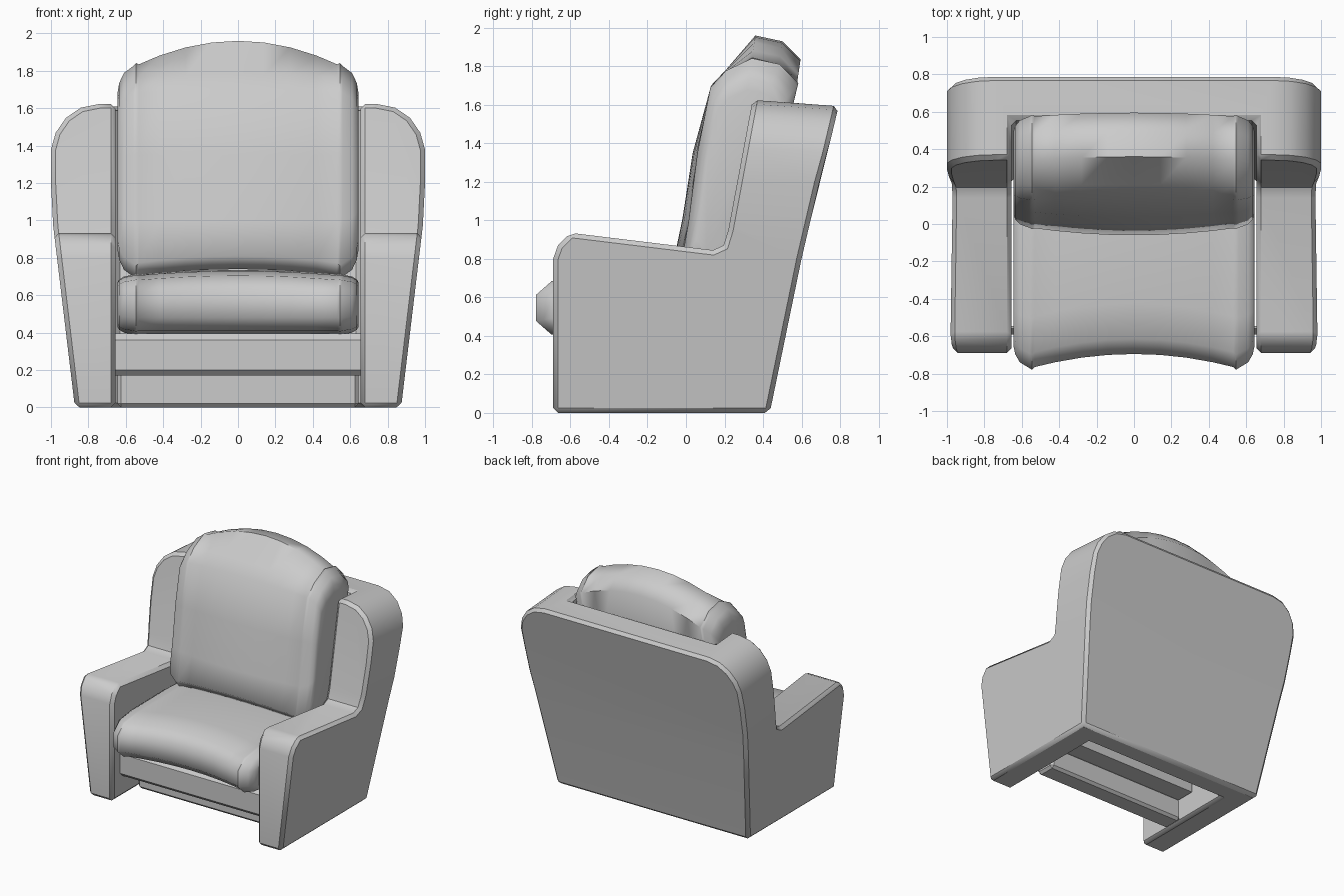
import bpy
import bmesh

cube = bpy.data.objects.get("Cube")
if cube:
    bpy.data.objects.remove(cube, do_unlink=True)

# One fabric colour for everything
GREY = (0.6, 0.6, 0.6, 1.0)
fabric = bpy.data.materials.new("grey_fabric")
fabric.use_nodes = True
fabric.diffuse_color = GREY
fabric.node_tree.nodes["Principled BSDF"].inputs["Base Color"].default_value = GREY


def loft(name, rings):
    """Skin a row of matching closed rings and cap both ends."""
    bm = bmesh.new()
    rows = [[bm.verts.new(p) for p in ring] for ring in rings]
    n = len(rows[0])
    for a, b in zip(rows, rows[1:]):
        for i in range(n):
            j = (i + 1) % n
            bm.faces.new((a[i], a[j], b[j], b[i]))
    bm.faces.new(rows[0])
    bm.faces.new(rows[-1])
    bmesh.ops.recalc_face_normals(bm, faces=bm.faces)
    mesh = bpy.data.meshes.new(name)
    bm.to_mesh(mesh)
    bm.free()
    mesh.materials.append(fabric)
    obj = bpy.data.objects.new(name, mesh)
    bpy.context.collection.objects.link(obj)
    return obj


def prism_x(name, profile, half):
    return loft(name, [[(x, y, z) for y, z in profile] for x in (-half, half)])


def select(obj):
    bpy.ops.object.select_all(action='DESELECT')
    obj.select_set(True)
    bpy.context.view_layer.objects.active = obj


def smooth(obj, angle):
    select(obj)
    bpy.ops.object.shade_smooth_by_angle(angle=angle)


def boolean(obj, cutter, operation):
    mod = obj.modifiers.new("cut", 'BOOLEAN')
    mod.operation, mod.solver, mod.object = operation, 'EXACT', cutter
    select(obj)
    bpy.ops.object.modifier_apply(modifier=mod.name)
    bpy.data.objects.remove(cutter, do_unlink=True)


def bevel(obj, width):
    mod = obj.modifiers.new("bevel", 'BEVEL')
    mod.width, mod.segments = width, 1
    mod.limit_method, mod.angle_limit = 'ANGLE', 0.87
    mod.use_clamp_overlap = False
    select(obj)
    bpy.ops.object.modifier_apply(modifier=mod.name)


# Frame: side profile, trimmed to the front outline, hollowed for the seat
side = [(-0.69, 0), (-0.69, 0.80), (-0.665, 0.87), (-0.60, 0.935), (0.14, 0.845),
        (0.195, 0.87), (0.22, 0.95), (0.36, 1.7), (0.81, 1.7), (0.60, 0.8), (0.435, 0)]
frame = prism_x("frame", side, 1.2)
half = [(0.86, -0.1), (0.988, 0.97), (1.0, 1.2), (1.0, 1.38), (0.975, 1.47),
        (0.92, 1.55), (0.84, 1.605), (0.74, 1.625)]
outline = half + [(-x, z) for x, z in reversed(half)]
trim = loft("trim", [[(x, y, z) for x, z in outline] for y in (-1, 1)])
boolean(frame, trim, 'INTERSECT')
niche = prism_x("niche", [(-1, -0.1), (0.23, -0.1), (0.61, 1.9), (-1, 1.9)], 0.655)
boolean(frame, niche, 'DIFFERENCE')
for v in frame.data.vertices:          # top falls slightly to the back
    if v.co.z > 1.3 and v.co.y > 0.36:
        v.co.z -= 0.075 * (v.co.y - 0.36)
bevel(frame, 0.025)
smooth(frame, 0.62)

# Seat rail, seat base and plinth between the arms
prism_x("seat_rail", [(-0.59, 0.20), (-0.59, 0.36), (-0.56, 0.395), (-0.545, 0.395),
                      (-0.545, 0.17), (-0.56, 0.17)], 0.67)
prism_x("seat_base", [(-0.55, 0.18), (-0.55, 0.39), (-0.06, 0.39), (-0.06, 0.18)], 0.63)
plinth = prism_x("plinth", [(-0.38, 0), (-0.38, 0.19), (-0.21, 0.19), (-0.21, 0)], 0.645)
bevel(plinth, 0.02)


# Cushions: one section lofted sideways, with a piped seam and tapered ends
def cushion(name, section, bulge):
    cy = sum(p[0] for p in section) / len(section)
    cz = (max(p[1] for p in section) + min(p[1] for p in section)) / 2
    stations = [(0, 1), (0.14, 1), (0.28, 1), (0.42, 1), (0.53, 1), (0.545, 1.025),
                (0.56, 1), (0.61, 0.935), (0.635, 0.84), (0.645, 0.74)]
    both = [(-x, s) for x, s in reversed(stations[1:])] + stations
    rings = []
    for x, s in both:
        t = max(0, 1 - (x / 0.55) ** 2)
        ring = []
        for y, z in section:
            dy, dz = bulge(y, z)
            ring.append((x, cy + (y - cy) * s + dy * t, cz + (z - cz) * s + dz * t))
        rings.append(ring)
    smooth(loft(name, rings), 1.0)


def seat_bulge(y, z):
    return (0.075 if y < -0.4 else 0), (0.025 if z > 0.6 else 0)


def back_bulge(y, z):
    if z > 1.6:                        # arched top
        return (0.02, 0.135) if y > 0.3 else (0, 0.02)
    front = -0.04 if y < 0.1 else 0.02
    return front * min(1, max(0, (1.8 - z) / 0.6)), (0.04 if z < 0.8 else 0)


cushion("seat_cushion",
        [(-0.77, 0.48), (-0.77, 0.61), (-0.69, 0.68), (-0.5, 0.705), (0, 0.71),
         (0.25, 0.70), (0.32, 0.55), (0.25, 0.40), (-0.5, 0.39), (-0.69, 0.41)],
        seat_bulge)
cushion("back_cushion",
        [(-0.02, 0.77), (0.02, 1.0), (0.065, 1.35), (0.13, 1.68), (0.21, 1.765),
         (0.34, 1.825), (0.48, 1.795), (0.575, 1.70), (0.48, 1.3), (0.41, 0.9),
         (0.34, 0.73), (0.05, 0.70)],
        back_bulge)
